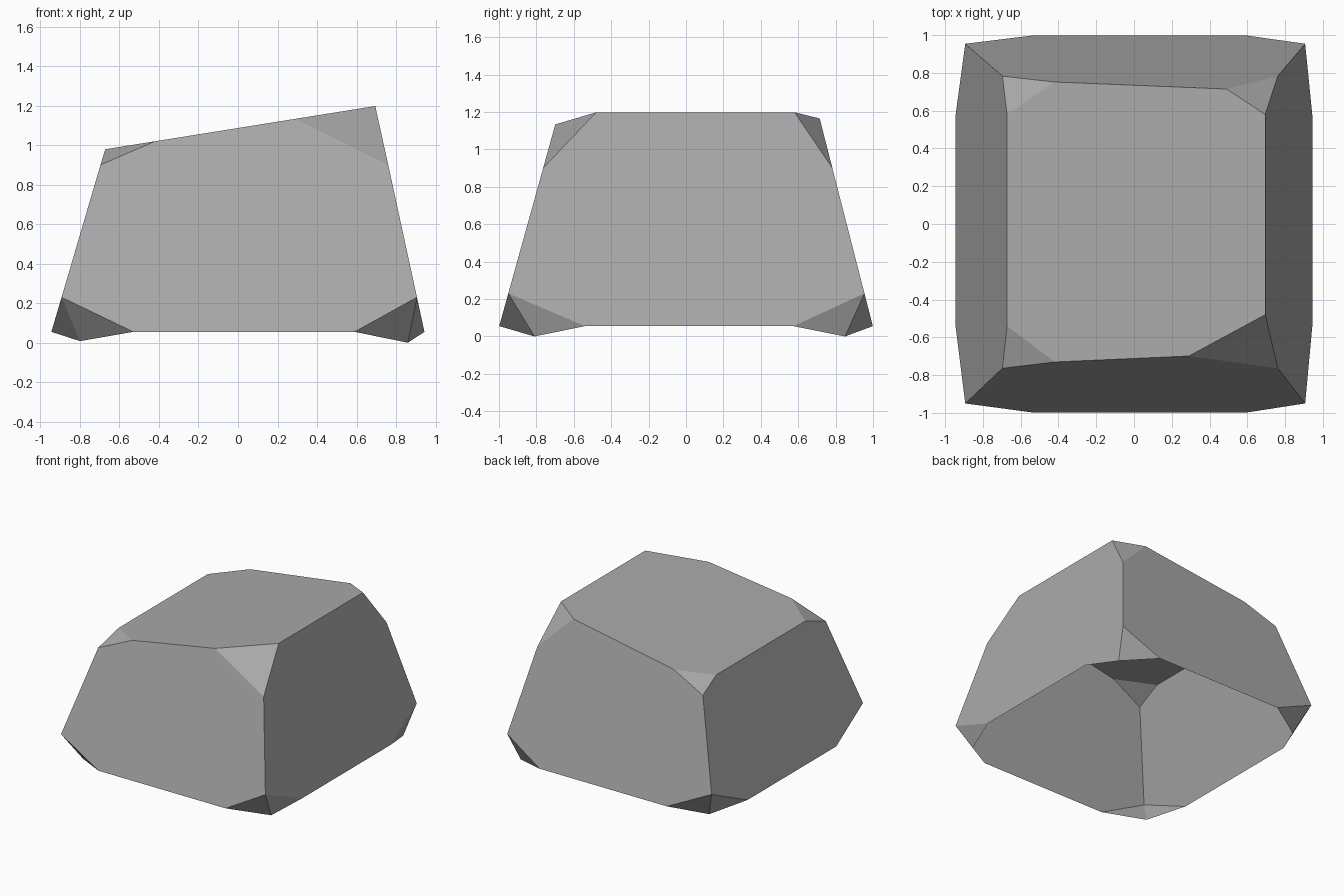
import bpy
import bmesh

cube = bpy.data.objects.get("Cube")
if cube:
    bpy.data.objects.remove(cube, do_unlink=True)

LEFT, RIGHT, FRONT, BACK = "left", "right", "front", "back"
RIM = 0.055  # height of the open lower rim


# Sloping planes of the boulder
def wall_x(side, z):
    return 0.956 - 0.217 * z if side == RIGHT else -0.961 + 0.294 * z


def wall_y(side, z):
    return 1.013 - 0.256 * z if side == BACK else -1.014 + 0.278 * z


def top_z(x):
    return 1.087 + 0.16 * x


bm = bmesh.new()


def corner(side, end, top_x, top_y):
    """Make the points of one chipped corner, from foot to top."""
    right, back = side == RIGHT, end == BACK
    low, high = 0.23, 0.9
    edge_x = 0.695 if right else -0.672
    face_z = top_z(top_x)
    points = {
        "foot": (0.86 if right else -0.8, 0.85 if back else -0.81, 0 if right else 0.008),
        "rim_x": (wall_x(side, RIM), 0.575 if back else -0.54, RIM),
        "rim_y": (0.59 if right else -0.53, wall_y(end, RIM), RIM),
        "low": (wall_x(side, low), wall_y(end, low), low),
        "high": (wall_x(side, high), wall_y(end, high), high),
        "top_x": (edge_x, top_y, top_z(edge_x)),
        "top_y": (top_x, wall_y(end, face_z), face_z),
    }
    return {name: bm.verts.new(p) for name, p in points.items()}


front_left = corner(LEFT, FRONT, -0.42, -0.54)
front_right = corner(RIGHT, FRONT, 0.29, -0.48)
back_right = corner(RIGHT, BACK, 0.49, 0.58)
back_left = corner(LEFT, BACK, -0.42, 0.58)
corners = [front_left, front_right, back_right, back_left]


# Four walls
def wall(a, b, axis):
    rim, top = "rim_" + axis, "top_" + axis
    bm.faces.new([a[rim], b[rim], b["low"], b["high"], b[top], a[top], a["high"], a["low"]])


for i, axis in enumerate("yxyx"):
    wall(corners[i], corners[(i + 1) % 4], axis)

# Chipped facets at each upper and lower corner
for c in corners:
    bm.faces.new([c["high"], c["top_x"], c["top_y"]])
    for rim in ("rim_x", "rim_y"):
        bm.faces.new([c["low"], c[rim], c["foot"]])

# Sloping top
outline = []
for i, c in enumerate(corners):
    names = ("top_x", "top_y") if i % 2 == 0 else ("top_y", "top_x")
    outline += [c[n] for n in names]
bm.faces.new(outline)

bmesh.ops.recalc_face_normals(bm, faces=bm.faces[:])
mesh = bpy.data.meshes.new("boulder")
bm.to_mesh(mesh)
bm.free()

# Stone colour
stone = bpy.data.materials.new("grey stone")
stone.use_nodes = True
grey = (0.4, 0.4, 0.4, 1)
stone.diffuse_color = grey
stone.node_tree.nodes["Principled BSDF"].inputs["Base Color"].default_value = grey
mesh.materials.append(stone)

boulder = bpy.data.objects.new("boulder", mesh)
bpy.context.collection.objects.link(boulder)
